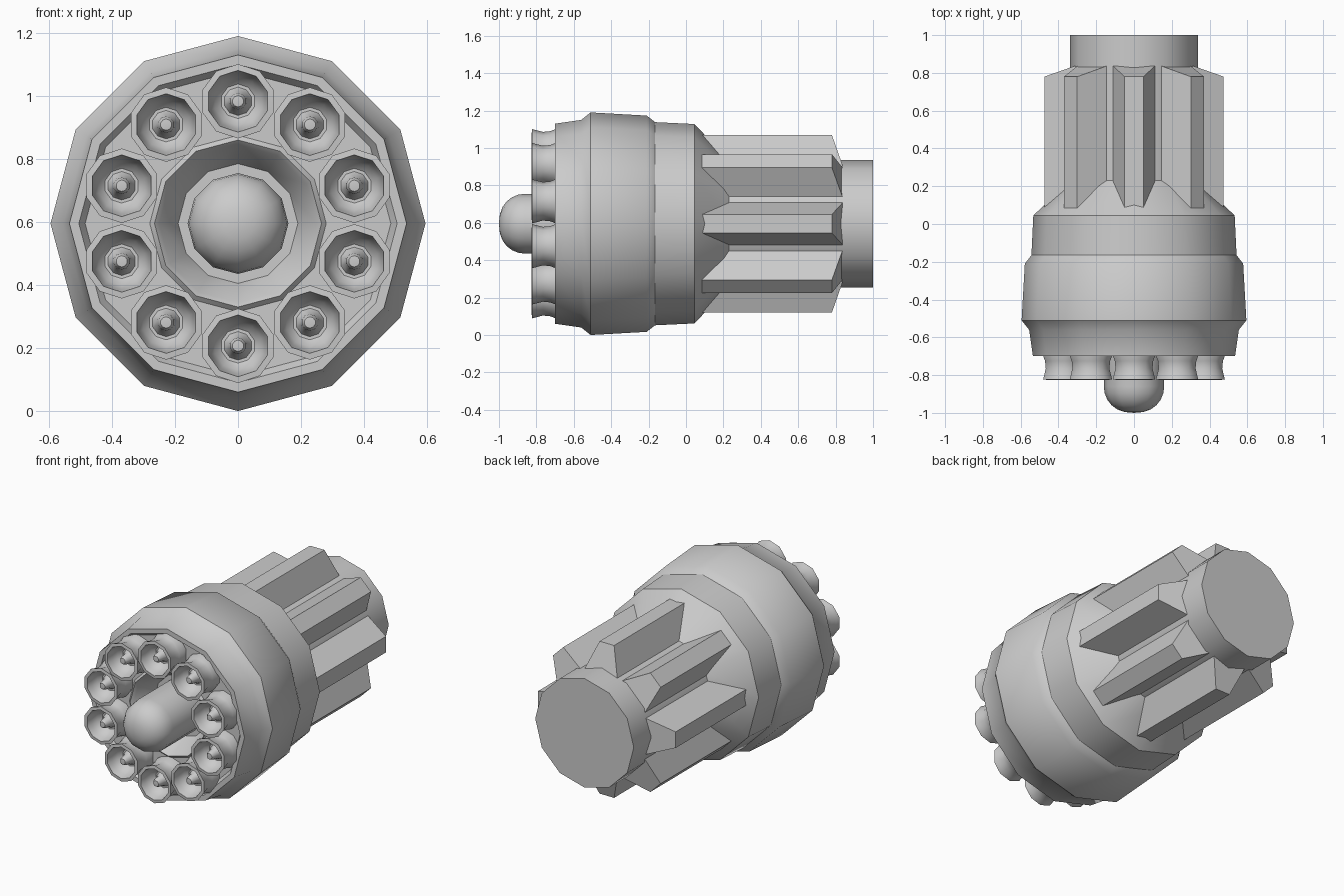
import bpy, bmesh, math
from mathutils import Matrix, Vector

if "Cube" in bpy.data.objects:
    bpy.data.objects.remove(bpy.data.objects["Cube"])

CZ = 0.595  # height of the long axis


def finish(name, bm, smooth=None):
    bmesh.ops.remove_doubles(bm, verts=bm.verts, dist=1e-5)
    bmesh.ops.recalc_face_normals(bm, faces=bm.faces)
    me = bpy.data.meshes.new(name)
    bm.to_mesh(me)
    bm.free()
    ob = bpy.data.objects.new(name, me)
    bpy.context.collection.objects.link(ob)
    if smooth:
        bpy.ops.object.select_all(action='DESELECT')
        ob.select_set(True)
        bpy.context.view_layer.objects.active = ob
        bpy.ops.object.shade_smooth_by_angle(angle=math.radians(smooth))
    return ob


def lathe(name, profile, sides, x=0, z=CZ, smooth=34):
    """Revolve (y, radius) points about the y direction, a vertex at the top."""
    bm = bmesh.new()
    rings = []
    for y, r in profile:
        ring = []
        for i in range(sides):
            a = 2 * math.pi * i / sides
            ring.append(bm.verts.new((x + r * math.sin(a), y, z + r * math.cos(a))))
        rings.append(ring)
    for a, b in zip(rings, rings[1:]):
        for i in range(sides):
            j = (i + 1) % sides
            bm.faces.new((a[i], a[j], b[j], b[i]))
    for ring, (y, r) in ((rings[0], profile[0]), (rings[-1], profile[-1])):
        if r > 0.001:
            bm.faces.new(ring)
    return finish(name, bm, smooth)


# Main housing with recessed front face, central funnel and rear shaft
lathe("housing", [
    (-0.55, 0.12), (-0.55, 0.19), (-0.67, 0.25), (-0.685, 0.265), (-0.67, 0.28),
    (-0.67, 0.485), (-0.70, 0.505), (-0.70, 0.535), (-0.56, 0.555),
    (-0.51, 0.595), (-0.21, 0.578), (-0.165, 0.543), (0.045, 0.533),
    (0.23, 0.34), (1.0, 0.34)], 12)

# Rounded central nose
nose = [(-0.54, 0.16), (-0.86, 0.16)]
for k in range(1, 6):
    t = math.pi / 2 * k / 6
    nose.append((-0.86 - 0.14 * math.sin(t), 0.16 * math.cos(t) ** 0.85))
nose.append((-1.0, 0.0))
lathe("nose", nose, 12)

# Ring of ten flared cups, each with a pin in the middle
cup = [(-0.64, 0.118), (-0.70, 0.117), (-0.725, 0.107), (-0.765, 0.103),
       (-0.80, 0.112), (-0.823, 0.118), (-0.825, 0.098), (-0.79, 0.09),
       (-0.755, 0.077), (-0.735, 0.055), (-0.735, 0.045), (-0.76, 0.03),
       (-0.795, 0.026), (-0.81, 0.018), (-0.812, 0.0)]
for i in range(10):
    a = 2 * math.pi * i / 10
    lathe(f"cup_{i + 1}", cup, 10, 0.388 * math.sin(a), CZ + 0.388 * math.cos(a), 40)

# Eight tapered fins around the shaft, bevelled at the back
for i in range(8):
    bm = bmesh.new()
    section = [(-0.12, 0.29), (-0.05, 0.475), (0.05, 0.475), (0.12, 0.29)]
    front = [bm.verts.new((w, 0.03, r)) for w, r in section]
    back = [bm.verts.new((w, 0.78 if r > 0.4 else 0.845, r)) for w, r in section]
    for k in range(4):
        n = (k + 1) % 4
        bm.faces.new((front[k], front[n], back[n], back[k]))
    bm.faces.new(front)
    bm.faces.new(back)
    turn = Matrix.Translation(Vector((0, 0, CZ))) @ Matrix.Rotation(math.pi / 4 * i, 4, 'Y')
    bmesh.ops.transform(bm, matrix=turn, verts=bm.verts)
    finish(f"fin_{i + 1}", bm)
